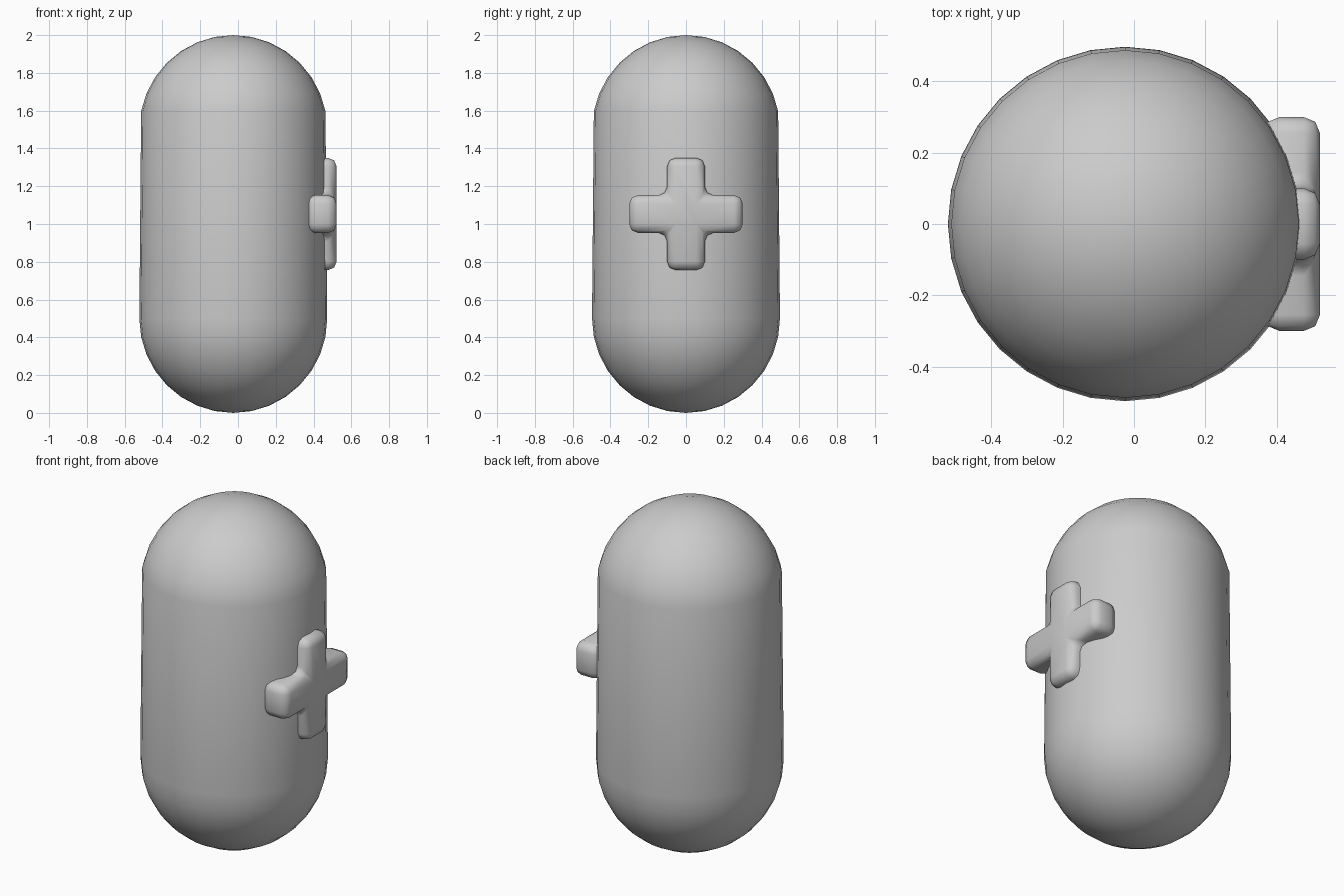
import bpy, bmesh

if "Cube" in bpy.data.objects:
    bpy.data.objects.remove(bpy.data.objects["Cube"])


def make_object(name, bm):
    bmesh.ops.recalc_face_normals(bm, faces=bm.faces[:])
    for f in bm.faces:
        f.smooth = True
    mesh = bpy.data.meshes.new(name)
    bm.to_mesh(mesh)
    bm.free()
    ob = bpy.data.objects.new(name, mesh)
    bpy.context.collection.objects.link(ob)
    return ob


# Capsule body: a ball whose rings above the equator are lifted by one unit
BODY_X = -0.025
bm = bmesh.new()
bmesh.ops.create_uvsphere(bm, u_segments=32, v_segments=16, radius=0.5)
for v in bm.verts:
    v.co.x = v.co.x * 0.995 + BODY_X
    v.co.y *= 0.995
    v.co.z += 1.5 if v.co.z > 0.01 else 0.5
make_object("capsule_body", bm)

# Plus-shaped badge: outline in the y-z plane, extruded along x
ARM, HALF = 0.1, 0.297
X_BACK, X_FRONT, Z_MID = 0.363, 0.522, 1.053
corner = [(0.3, -ARM), (0.3, ARM), (ARM, ARM)]
outline = corner + [(ARM, HALF), (-ARM, HALF), (-ARM, ARM)]
outline += [(-y, -z) for y, z in outline]

bm = bmesh.new()
face = bm.faces.new([bm.verts.new((X_BACK, y, Z_MID + z)) for y, z in outline])
ext = bmesh.ops.extrude_face_region(bm, geom=[face])
for v in ext["geom"]:
    if isinstance(v, bmesh.types.BMVert):
        v.co.x = X_FRONT
badge = make_object("plus_badge", bm)

# Soft rounded edges
bevel = badge.modifiers.new("round_edges", "BEVEL")
bevel.width = 0.045
bevel.segments = 2
bevel.limit_method = "ANGLE"
